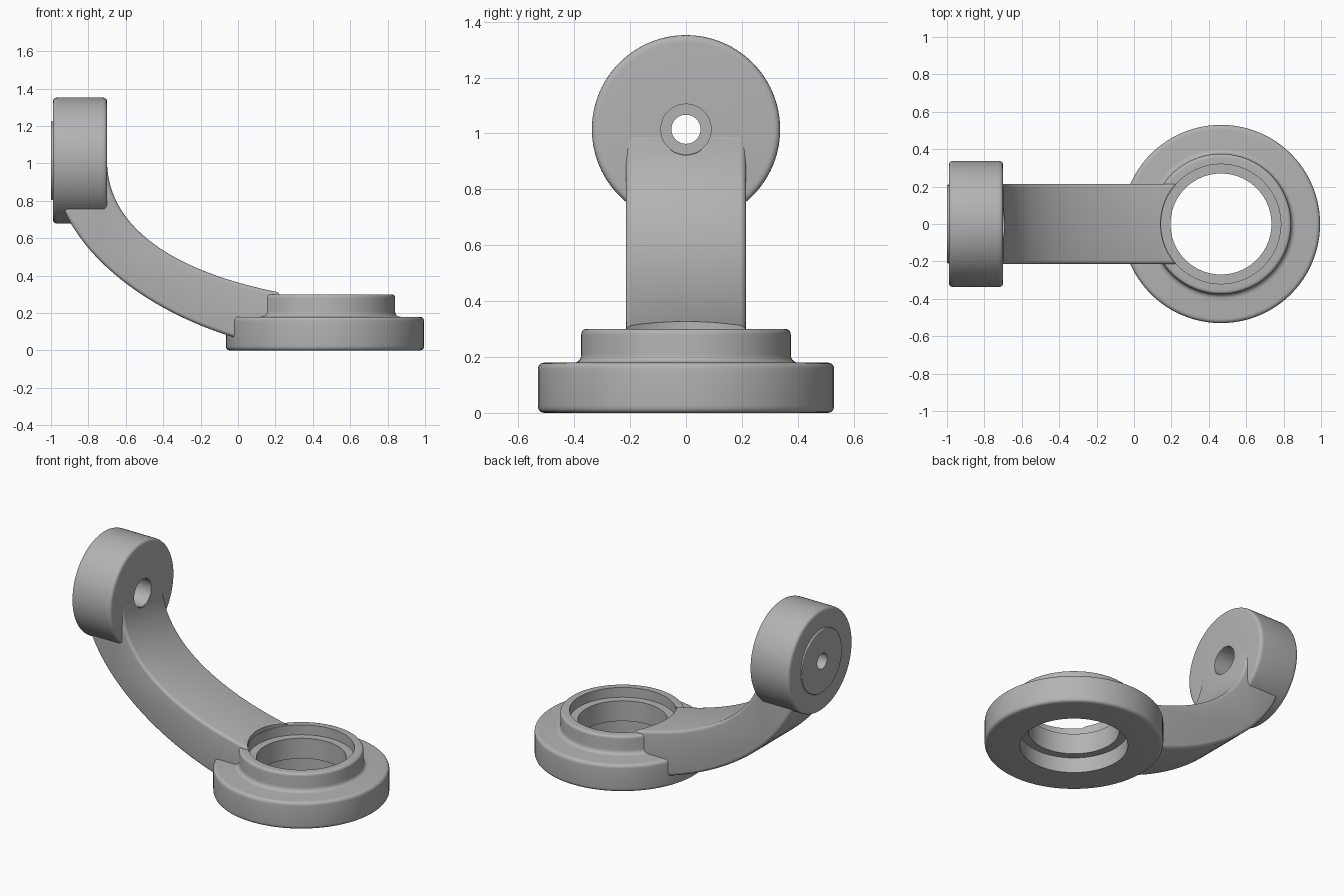
import bpy, bmesh, math
from mathutils import Vector

cube = bpy.data.objects.get("Cube")
if cube:
    bpy.data.objects.remove(cube, do_unlink=True)

grey = bpy.data.materials.new("plain grey")
grey.use_nodes = True
grey.diffuse_color = (0.45, 0.45, 0.45, 1)
grey.node_tree.nodes["Principled BSDF"].inputs["Base Color"].default_value = grey.diffuse_color

BASE = Vector((0.465, 0, 0))      # centre of the flat ring
HUB = Vector((0, 0, 1.015))       # axis of the upright disc
SEGMENTS = 96


def make_object(name, bm):
    bmesh.ops.recalc_face_normals(bm, faces=bm.faces)
    mesh = bpy.data.meshes.new(name)
    bm.to_mesh(mesh)
    bm.free()
    mesh.materials.append(grey)
    obj = bpy.data.objects.new(name, mesh)
    bpy.context.collection.objects.link(obj)
    return obj


def smooth(obj):
    bpy.ops.object.select_all(action='DESELECT')
    obj.select_set(True)
    bpy.context.view_layer.objects.active = obj
    bpy.ops.object.shade_smooth_by_angle(angle=math.radians(32))


def rounded(corners, steps=5):
    """Turn (radius, height, fillet) corners into a closed profile."""
    points = []
    for i, (r, h, fillet) in enumerate(corners):
        p = Vector((r, h))
        if not fillet:
            points.append(p)
            continue
        before = Vector(corners[i - 1][:2])
        after = Vector(corners[(i + 1) % len(corners)][:2])
        a = p + (before - p).normalized() * fillet
        b = p + (after - p).normalized() * fillet
        for s in range(steps + 1):
            t = s / steps
            points.append(a * (1 - t) ** 2 + p * (2 * t * (1 - t)) + b * t * t)
    return points


def lathe(name, corners, centre, axis):
    """Revolve a closed profile around the x or z axis."""
    bm = bmesh.new()
    rings = []
    for r, h in rounded(corners):
        ring = []
        for s in range(SEGMENTS):
            a = math.tau * s / SEGMENTS
            u, v = r * math.cos(a), r * math.sin(a)
            ring.append(bm.verts.new(centre + Vector((u, v, h) if axis == 'z' else (h, u, v))))
        rings.append(ring)
    for i, ring in enumerate(rings):
        last = rings[i - 1]
        for s in range(SEGMENTS):
            n = (s + 1) % SEGMENTS
            bm.faces.new((last[s], last[n], ring[n], ring[s]))
    obj = make_object(name, bm)
    smooth(obj)
    return obj


def cylinder_cutter(name, radius, low, high, centre, axis):
    bm = bmesh.new()
    ends = []
    for h in (low, high):
        ring = []
        for s in range(SEGMENTS):
            a = math.tau * s / SEGMENTS
            u, v = radius * math.cos(a), radius * math.sin(a)
            ring.append(bm.verts.new(centre + Vector((u, v, h) if axis == 'z' else (h, u, v))))
        bm.faces.new(ring)
        ends.append(ring)
    for s in range(SEGMENTS):
        n = (s + 1) % SEGMENTS
        bm.faces.new((ends[0][s], ends[0][n], ends[1][n], ends[1][s]))
    obj = make_object(name, bm)
    obj.hide_render = True
    return obj


def bezier(a, b, c, d, steps=28):
    a, b, c, d = map(Vector, (a, b, c, d))
    result = []
    for s in range(steps + 1):
        t = s / steps
        u = 1 - t
        result.append(a * u**3 + b * (3 * u * u * t) + c * (3 * u * t * t) + d * t**3)
    return result


# Flat ring with raised collar; bored from both sides, leaving an inner ledge
lathe("base_ring", [
    (0.32, 0, 0), (0.53, 0, 0.025), (0.53, 0.18, 0.025), (0.375, 0.18, 0.03),
    (0.375, 0.30, 0.02), (0.32, 0.30, 0), (0.32, 0.235, 0), (0.27, 0.235, 0),
    (0.27, 0.10, 0), (0.32, 0.10, 0)], BASE, 'z')

# Upright disc with a stepped bore and a shallow pad on its outer face
lathe("upright_disc", [
    (0.052, -1.0, 0), (0.21, -1.0, 0.006), (0.21, -0.99, 0), (0.337, -0.99, 0.025),
    (0.337, -0.70, 0.025), (0.09, -0.70, 0), (0.09, -0.85, 0), (0.052, -0.85, 0)], HUB, 'x')

# Curved arm: side outline extruded across the width, long edges rounded
upper = bezier((-0.70, 1.0), (-0.69, 0.62), (-0.27, 0.40), (0.25, 0.305))
lower = bezier((-0.93, 0.75), (-0.80, 0.46), (-0.45, 0.20), (-0.02, 0.07))
outline = [Vector((-0.85, 1.0))] + upper + [Vector((0.25, 0.02))] + lower[::-1]
half_width = 0.215
bm = bmesh.new()
sides = [[bm.verts.new((p.x, y, p.y)) for p in outline] for y in (-half_width, half_width)]
for side in sides:
    bm.faces.new(side)
for i in range(len(outline)):
    bm.faces.new((sides[0][i - 1], sides[0][i], sides[1][i], sides[1][i - 1]))
arm = make_object("curved_arm", bm)

bevel = arm.modifiers.new("rounded edges", 'BEVEL')
bevel.width = 0.02
bevel.segments = 4
bevel.limit_method = 'ANGLE'
bevel.angle_limit = math.radians(60)

# Clear the arm out of both bores
cutters = [cylinder_cutter("ring_bore_cutter", 0.323, -0.1, 0.6, BASE, 'z'),
           cylinder_cutter("disc_bore_cutter", 0.092, -1.1, -0.5, HUB, 'x')]
for cutter in cutters:
    cut = arm.modifiers.new("bore", 'BOOLEAN')
    cut.operation = 'DIFFERENCE'
    cut.solver = 'EXACT'
    cut.object = cutter
bpy.context.view_layer.update()
evaluated = arm.evaluated_get(bpy.context.evaluated_depsgraph_get())
finished = bpy.data.meshes.new_from_object(evaluated)
arm.modifiers.clear()
arm.data = finished
for cutter in cutters:
    bpy.data.objects.remove(cutter, do_unlink=True)
smooth(arm)
